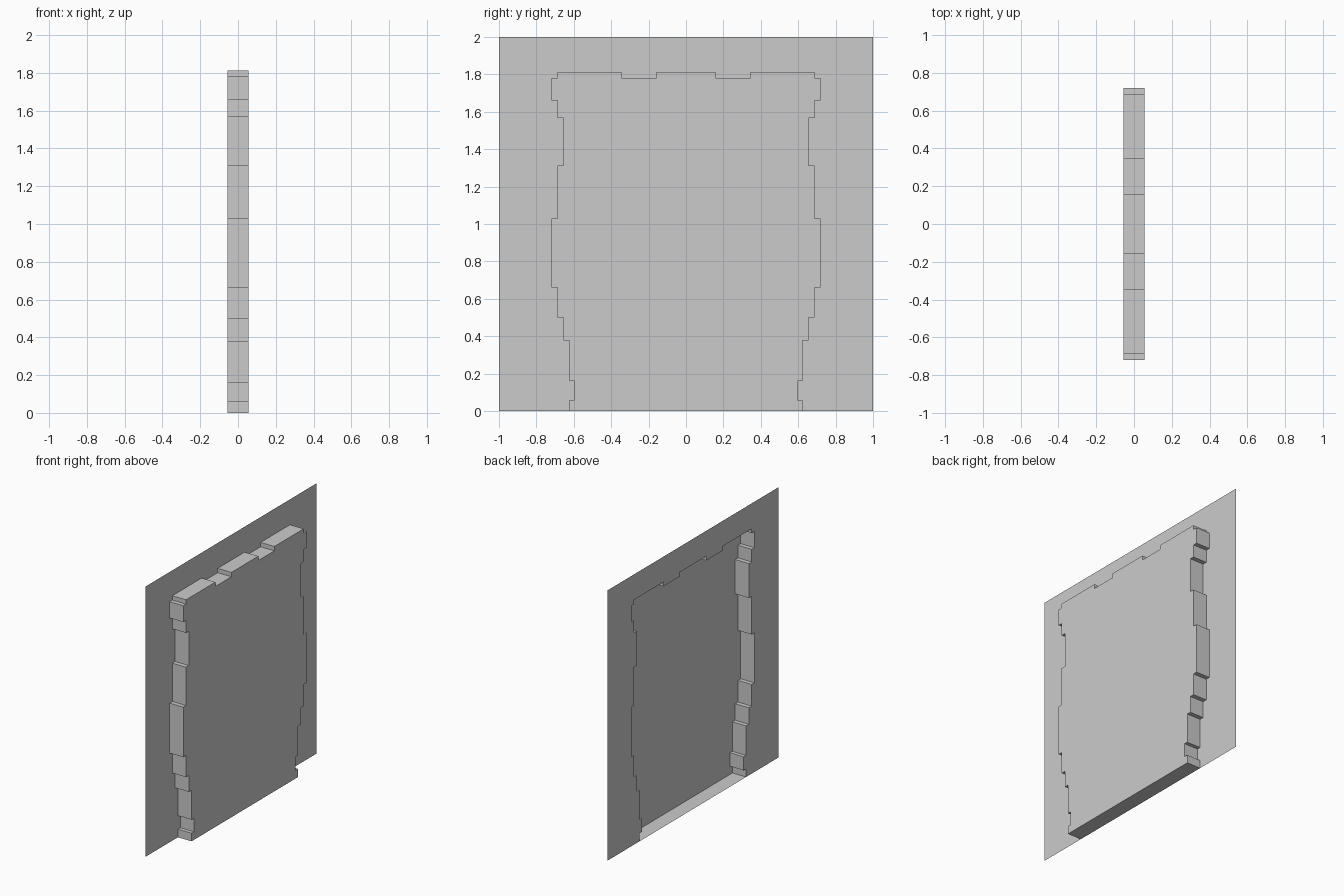
import bpy, bmesh

if "Cube" in bpy.data.objects:
    bpy.data.objects.remove(bpy.data.objects["Cube"])

DEPTH = 0.056   # half the distance between wall and raised panel

# stepped side of the panel: (half width, top of step)
steps = [(0.623, 0.06), (0.595, 0.16), (0.623, 0.378), (0.655, 0.50),
         (0.688, 0.66), (0.72, 1.03), (0.688, 1.313), (0.655, 1.567),
         (0.688, 1.66), (0.72, 1.78)]
half = []
z = 0.0
for w, top in steps:
    half += [(w, z), (w, top)]
    z = top
# notched top edge
half += [(0.688, 1.78), (0.688, 1.812), (0.345, 1.812), (0.345, 1.78),
         (0.157, 1.78), (0.157, 1.812)]

# mirrored outline, counter-clockwise seen from +x
outline = half + [(-y, z) for y, z in reversed(half)]

bm = bmesh.new()
back = [bm.verts.new((-DEPTH, y, z)) for y, z in outline]
front = [bm.verts.new((DEPTH, y, z)) for y, z in outline]

# raised panel face and its stepped rim, including the bottom
bm.faces.new(front)
n = len(outline)
for i in range(n):
    j = (i + 1) % n
    bm.faces.new((back[i], back[j], front[j], front[i]))

# thin surrounding wall, open behind the panel
corners = [bm.verts.new((-DEPTH, y, z))
           for y, z in ((1, 0), (1, 2), (-1, 2), (-1, 0))]
bm.faces.new(corners + back[::-1])

# clean triangulation of the two concave faces
bm.normal_update()
bmesh.ops.triangulate(bm, faces=[f for f in bm.faces if len(f.verts) > 4])

mesh = bpy.data.meshes.new("recessed_wall_panel")
bm.to_mesh(mesh)
bm.free()
obj = bpy.data.objects.new("recessed_wall_panel", mesh)
bpy.context.collection.objects.link(obj)
